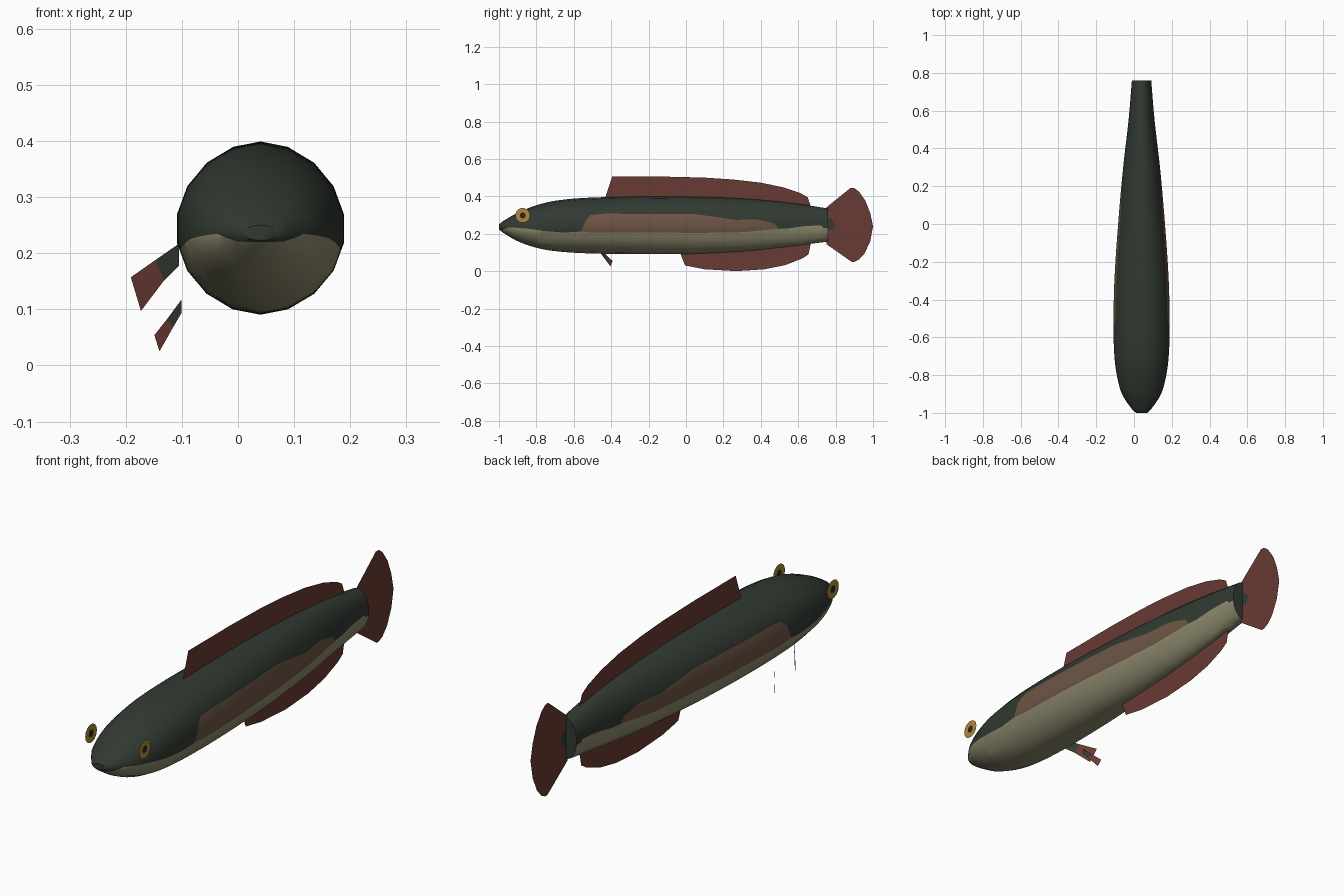
import bpy, bmesh, math
from mathutils import Matrix

if "Cube" in bpy.data.objects:
    bpy.data.objects.remove(bpy.data.objects["Cube"])

CX = 0.04      # centre line of the body
SIDES = 18
RINGS = 64


def material(name, rgb):
    m = bpy.data.materials.new(name)
    m.use_nodes = True
    m.diffuse_color = (*rgb, 1)
    bsdf = m.node_tree.nodes["Principled BSDF"]
    bsdf.inputs["Base Color"].default_value = (*rgb, 1)
    bsdf.inputs["Roughness"].default_value = 0.8
    return m


dark = material("dark green", (0.031, 0.041, 0.031))
cream = material("belly cream", (0.27, 0.255, 0.155))
brown = material("flank brown", (0.155, 0.09, 0.06))
red = material("fin red", (0.14, 0.042, 0.033))
gold = material("eye gold", (0.42, 0.25, 0.045))
black = material("pupil brown", (0.025, 0.018, 0.01))


def add_object(name, bm, mats):
    me = bpy.data.meshes.new(name)
    bm.to_mesh(me)
    bm.free()
    for m in mats:
        me.materials.append(m)
    ob = bpy.data.objects.new(name, me)
    bpy.context.collection.objects.link(ob)
    return ob


def linear(points, y):
    for (a, va), (b, vb) in zip(points, points[1:]):
        if y <= b:
            return va + (vb - va) * max(0, y - a) / (b - a)
    return points[-1][1]


# Body stations: y, half width, top, bottom
STATIONS = [(-1, .03, .25, .223), (-.98, .052, .266, .207), (-.9, .105, .312, .16),
            (-.8, .133, .352, .125), (-.7, .146, .376, .107), (-.55, .151, .391, .096),
            (-.3, .146, .398, .091), (0, .126, .398, .092), (.3, .099, .388, .106),
            (.55, .07, .366, .132), (.76, .052, .335, .158)]


def slope(i, k):
    a, b = STATIONS[max(i - 1, 0)], STATIONS[min(i + 1, len(STATIONS) - 1)]
    return (b[k] - a[k]) / (b[0] - a[0])


def smooth(y, k):
    i = max(j for j in range(len(STATIONS) - 1) if STATIONS[j][0] <= y or j == 0)
    p, q = STATIONS[i], STATIONS[i + 1]
    h = q[0] - p[0]
    t = (y - p[0]) / h
    return ((2*t**3 - 3*t*t + 1) * p[k] + (t**3 - 2*t*t + t) * h * slope(i, k)
            + (3*t*t - 2*t**3) * q[k] + (t**3 - t*t) * h * slope(i + 1, k))


# Colour borders along the flank: y, z
BELLY = [(-1, .219), (-.975, .222), (-.95, .235), (-.84, .226), (-.75, .214), (-.65, .206),
         (-.56, .212), (-.5, .206), (.1, .205), (.3, .208), (.49, .226), (.55, .228),
         (.63, .241), (.745, .245), (.76, .2)]
PATCH = [(-.6, .15), (-.56, .215), (-.545, .26), (-.51, .3), (-.45, .307), (.04, .306),
         (.15, .291), (.26, .274), (.38, .277), (.47, .256), (.5, .235), (.53, .15)]


def split(bm, border):
    """Cut the mesh along the line z = border(y)."""
    def f(v):
        return v.co.z - linear(border, v.co.y)
    new = []
    for e in list(bm.edges):
        a, b = e.verts
        fa, fb = f(a), f(b)
        if fa * fb < 0 and min(abs(fa), abs(fb)) > 1e-5:
            new.append(bmesh.utils.edge_split(e, a, fa / (fa - fb))[1])
    bmesh.ops.connect_verts(bm, verts=new)


bm = bmesh.new()
rings = []
for i in range(RINGS + 1):
    t = i / RINGS
    y = -1 + 1.76 * (0.65 * t + 0.35 * t * t)
    w, top, low = (smooth(y, k) for k in (1, 2, 3))
    angles = [2 * math.pi * s / SIDES for s in range(SIDES)]
    rings.append([bm.verts.new((CX + w * math.sin(a), y,
                                (top + low) / 2 + (top - low) / 2 * math.cos(a)))
                  for a in angles])
for r, q in zip(rings, rings[1:]):
    for s in range(SIDES):
        n = (s + 1) % SIDES
        bm.faces.new((r[s], r[n], q[n], q[s]))
split(bm, BELLY)
split(bm, PATCH)
caps = [bm.faces.new([v for v in sorted((v for v in bm.verts if abs(v.co.y - y) < 1e-5),
                                        key=lambda v: math.atan2(v.co.z - z, v.co.x - CX))])
        for y, z in ((-1, .236), (.76, .246))]
bmesh.ops.recalc_face_normals(bm, faces=bm.faces)
for f in bm.faces:
    c = f.calc_center_median()
    if f in caps:
        f.material_index = 0
    elif c.z < linear(BELLY, c.y):
        f.material_index = 1
    elif c.z < linear(PATCH, c.y):
        f.material_index = 2
body = add_object("body", bm, [dark, cream, brown])
bpy.context.view_layer.objects.active = body
body.select_set(True)
bpy.ops.object.shade_smooth_by_angle(angle=math.radians(45))
body.select_set(False)


def sheet(name, outlines, mats):
    """Thin fin made of one flat face for each outline."""
    bm = bmesh.new()
    for i, pts in enumerate(outlines):
        bm.faces.new([bm.verts.new(p) for p in pts]).material_index = i
    return add_object(name, bm, mats)


def middle(points):
    return [(CX, y, z) for y, z in points]


# Fins on the centre line
sheet("dorsal_fin", [middle([(-.44, .37), (-.395, .505), (-.1, .505), (.1, .5), (.25, .49),
                             (.4, .473), (.52, .448), (.61, .418), (.65, .395), (.67, .34)])], [red])
sheet("anal_fin", [middle([(-.04, .12), (-.005, .03), (.1, .01), (.27, 0), (.42, .01),
                           (.53, .032), (.62, .067), (.655, .09), (.67, .16)])], [red])
sheet("tail_fin", [middle([(.75, .34), (.88, .445), (.9, .444), (.925, .425), (.96, .375),
                           (.985, .31), (1, .24), (.985, .16), (.955, .095), (.925, .062),
                           (.9, .05), (.885, .05), (.75, .145)])], [red])
# Small dark mark at the tail root, on both sides
for side in (-1, 1):
    mark = middle([(.75, .28), (.78, .278), (.8, .25), (.78, .222), (.75, .215)])
    sheet("tail_mark", [[(x + side * .002, y, z) for x, y, z in mark]], [dark])


# Paired-style fins on one flank: dark root, red tip, standing at a slant
def side_fin(name, y0, root, border, tip):
    def place(p):
        return (p[0], y0 - 1.3 * (p[0] - root[0][0]), p[1])
    sheet(name, [[place(p) for p in a + b[::-1]] for a, b in ((root, border), (border, tip))],
          [dark, red])


side_fin("pectoral_fin", -.583, [(-.105, .217), (-.105, .178)],
         [(-.147, .188), (-.132, .151)], [(-.191, .157), (-.173, .097)])
side_fin("pelvic_fin", -.455, [(-.101, .117), (-.101, .093)],
         [(-.126, .083), (-.115, .069)], [(-.149, .054), (-.14, .025)])

# Flat round eyes with an inset pupil
for name, side in (("left_eye", 1), ("right_eye", -1)):
    bm = bmesh.new()
    bmesh.ops.create_circle(bm, cap_ends=True, radius=.04, segments=14,
                            matrix=Matrix.Translation((CX + side * .128, -.873, .298))
                            @ Matrix.Rotation(side * math.pi / 2, 4, "Y"))
    pupil = bm.faces[:] if bm.faces.ensure_lookup_table() is None else []
    bmesh.ops.inset_region(bm, faces=pupil, thickness=.024, use_boundary=True)
    for f in pupil:
        f.material_index = 1
    add_object(name, bm, [gold, black])
